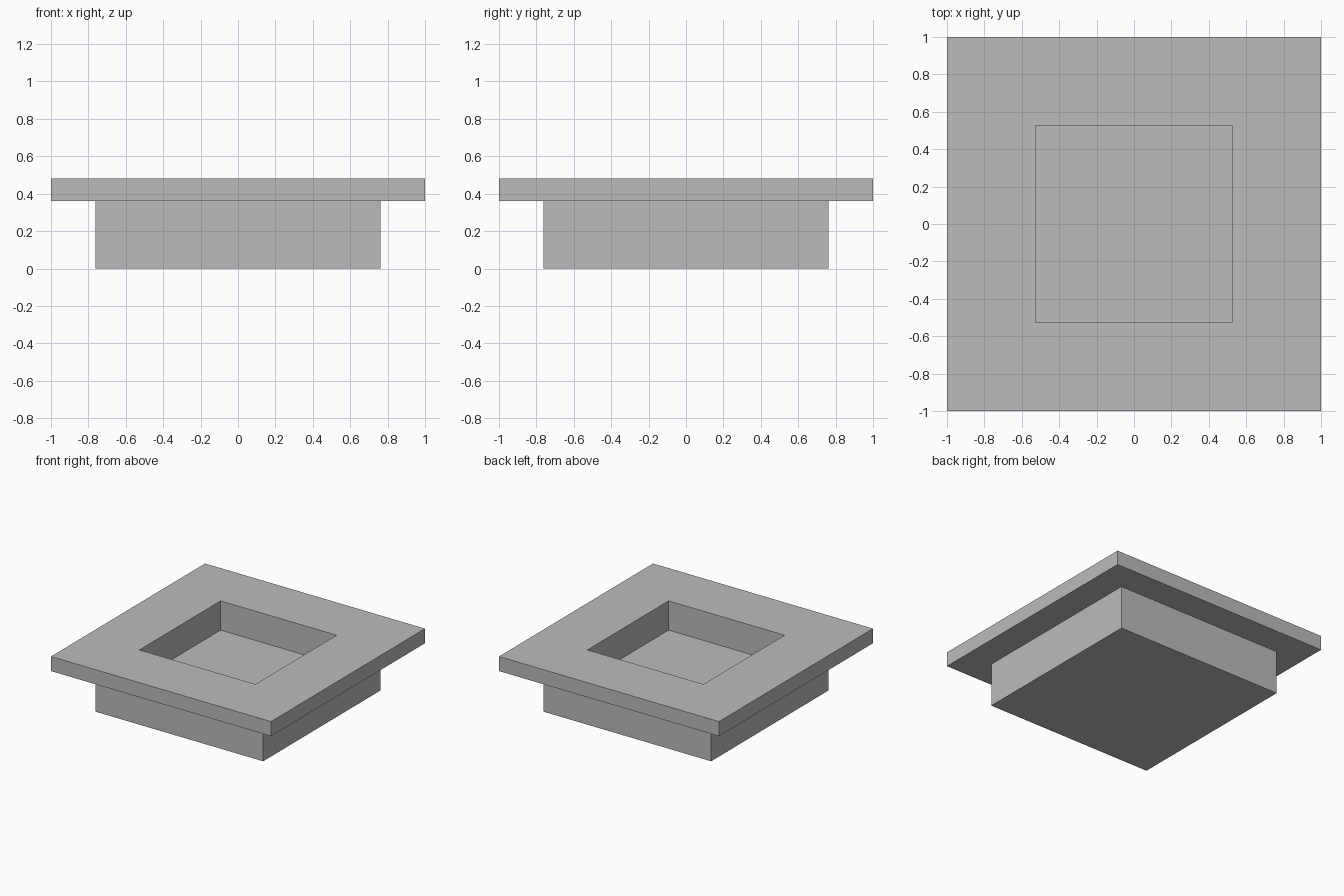
import bpy
import bmesh

cube = bpy.data.objects.get("Cube")
if cube:
    bpy.data.objects.remove(cube, do_unlink=True)

# Overall sizes
RIM_HALF, BODY_HALF, RECESS_HALF = 1.0, 0.763, 0.527
TOP_Z, RIM_Z, FLOOR_Z = 0.48, 0.36, 0.24

# Single plain grey
grey = bpy.data.materials.new("plain_grey")
grey.use_nodes = True
colour = (0.5, 0.5, 0.5, 1.0)
grey.diffuse_color = colour
grey.node_tree.nodes["Principled BSDF"].inputs["Base Color"].default_value = colour


def square_loop(bm, half, z):
    corners = ((-1, -1), (1, -1), (1, 1), (-1, 1))
    return [bm.verts.new((x * half, y * half, z)) for x, y in corners]


def square_solid(name, profile):
    """Closed solid swept through square sections, given as (half width, height)."""
    bm = bmesh.new()
    loops = [square_loop(bm, half, z) for half, z in profile]
    for a, b in zip(loops, loops[1:]):
        for i in range(4):
            j = (i + 1) % 4
            bm.faces.new((a[i], a[j], b[j], b[i]))
    bm.faces.new(loops[0][::-1])
    bm.faces.new(loops[-1])
    bmesh.ops.recalc_face_normals(bm, faces=bm.faces)
    mesh = bpy.data.meshes.new(name)
    bm.to_mesh(mesh)
    bm.free()
    mesh.materials.append(grey)
    obj = bpy.data.objects.new(name, mesh)
    bpy.context.collection.objects.link(obj)
    return obj


# Square base, overhanging rim and sunken well in one closed shell
square_solid("recessed_square_base", [
    (BODY_HALF, 0),
    (BODY_HALF, RIM_Z),
    (RIM_HALF, RIM_Z),
    (RIM_HALF, TOP_Z),
    (RECESS_HALF, TOP_Z),
    (RECESS_HALF, FLOOR_Z),
])
